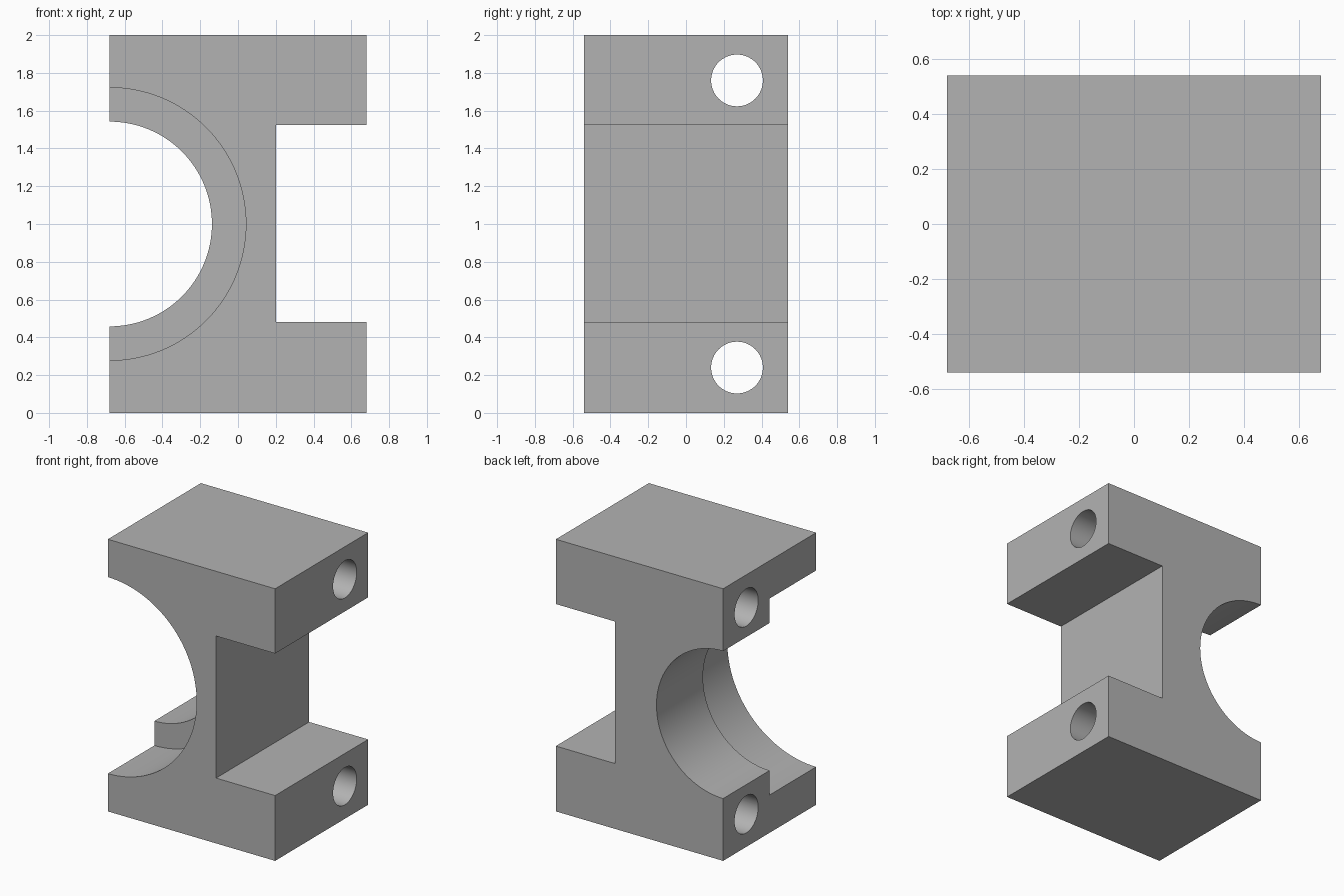
import bpy
import math

if "Cube" in bpy.data.objects:
    bpy.data.objects.remove(bpy.data.objects["Cube"], do_unlink=True)

HALF_X, HALF_Y, HEIGHT = 0.68, 0.54, 2.0
MID = HEIGHT / 2

grey = bpy.data.materials.new("plain grey")
grey.use_nodes = True
colour = (0.45, 0.45, 0.45, 1)
grey.diffuse_color = colour
grey.node_tree.nodes["Principled BSDF"].inputs["Base Color"].default_value = colour


def box(name, low, high):
    centre = [(a + b) / 2 for a, b in zip(low, high)]
    bpy.ops.mesh.primitive_cube_add(size=1, location=centre)
    obj = bpy.context.object
    obj.name = name
    obj.scale = [b - a for a, b in zip(low, high)]
    bpy.ops.object.transform_apply(location=True, rotation=True, scale=True)
    obj.data.materials.append(grey)
    return obj


def rod(name, radius, length, location, rotation, sides):
    bpy.ops.mesh.primitive_cylinder_add(vertices=sides, radius=radius, depth=length,
                                        location=location, rotation=rotation)
    obj = bpy.context.object
    obj.name = name
    obj.data.materials.append(grey)
    return obj


def cut(body, cutter):
    mod = body.modifiers.new(cutter.name, 'BOOLEAN')
    mod.operation = 'DIFFERENCE'
    mod.solver = 'EXACT'
    mod.object = cutter
    bpy.context.view_layer.objects.active = body
    bpy.ops.object.modifier_apply(modifier=mod.name)
    bpy.data.objects.remove(cutter, do_unlink=True)


# Solid block
block = box("bearing_block", (-HALF_X, -HALF_Y, 0), (HALF_X, HALF_Y, HEIGHT))

# Rectangular channel on the +x side
cut(block, box("channel_cutter", (0.2, -1, 0.48), (1, 1, 1.524)))

# Half-round bore through the -x side, wider in the front half
along_y = (math.pi / 2, 0, 0)
cut(block, rod("bore_cutter", 0.542, 3, (-HALF_X, 0, MID), along_y, 128))
cut(block, rod("counterbore_cutter", 0.722, 1, (-HALF_X, -0.5, MID), along_y, 128))

# Bolt holes running across the two arms
for side in (-1, 1):
    cut(block, rod("bolt_hole_cutter", 0.137, 3, (0, HALF_Y / 2, MID + side * 0.76),
                   (0, math.pi / 2, 0), 64))

# Smooth bores, crisp edges
bpy.ops.object.select_all(action='DESELECT')
block.select_set(True)
bpy.context.view_layer.objects.active = block
bpy.ops.object.shade_smooth_by_angle(angle=math.radians(30))
